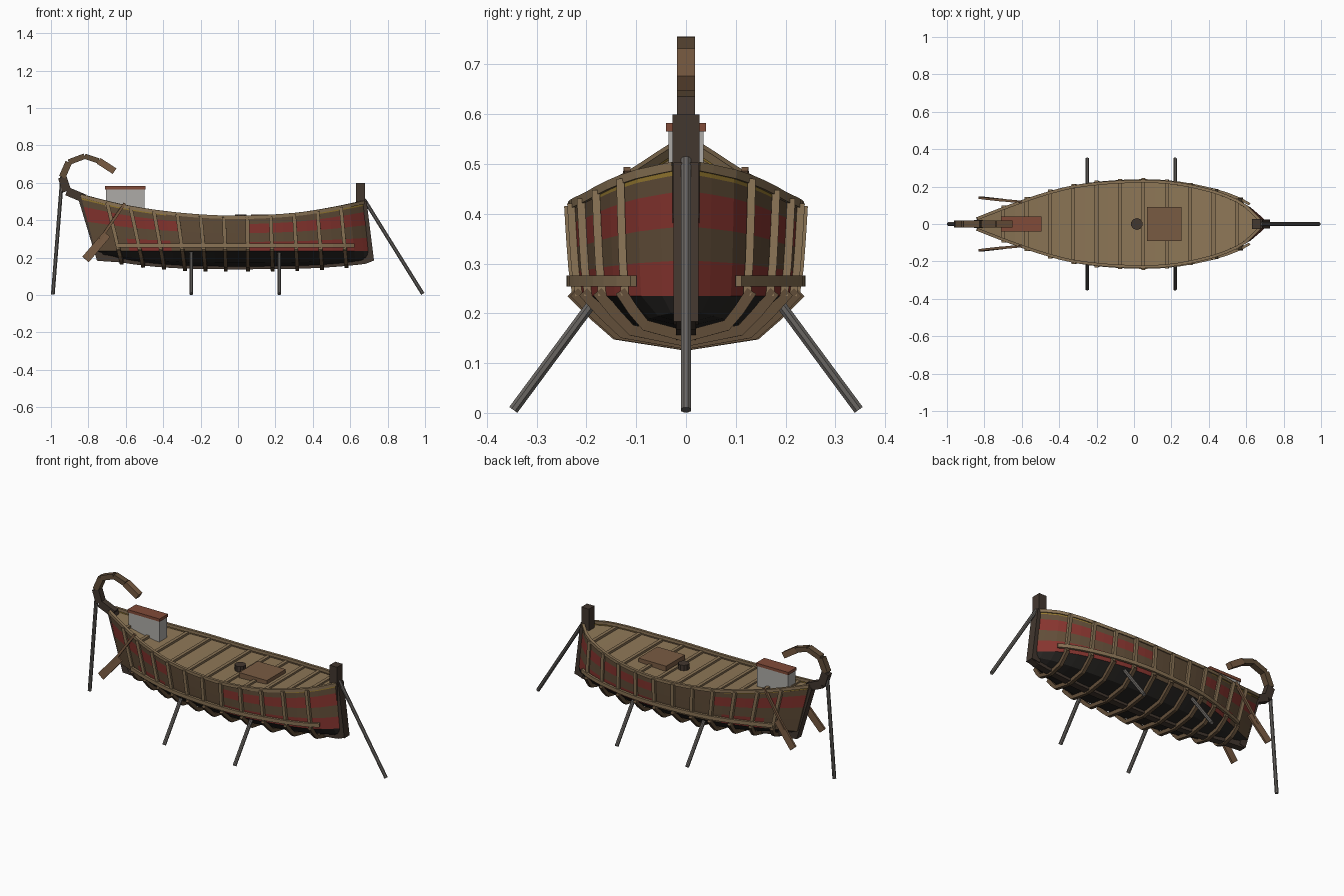
import bpy, bmesh, math
from mathutils import Vector

if "Cube" in bpy.data.objects:
    bpy.data.objects.remove(bpy.data.objects["Cube"])

def material(name, r, g, b):
    m = bpy.data.materials.new(name)
    m.diffuse_color = (r, g, b, 1)
    m.use_nodes = True
    m.node_tree.nodes["Principled BSDF"].inputs["Base Color"].default_value = m.diffuse_color
    return m

WOOD = material("light_wood", .25, .17, .09)
DECK = material("deck_wood", .27, .185, .095)
BROWN = material("brown_wood", .12, .075, .04)
DARK = material("dark_wood", .055, .038, .028)
TAR = material("tar", .02, .018, .016)
RED = material("red_paint", .24, .035, .028)
YELLOW = material("yellow_paint", .30, .19, .03)
METAL = material("strut_grey", .14, .13, .12)
WHITE = material("cabin_grey", .42, .41, .39)
ROOF = material("roof_red", .22, .07, .04)
HATCH = material("hatch_wood", .19, .105, .055)

def curve(pts):
    """Smooth interpolation through (x, value) points."""
    n = len(pts)
    slope = []
    for i in range(n):
        a, b = pts[max(i - 1, 0)], pts[min(i + 1, n - 1)]
        slope.append((b[1] - a[1]) / (b[0] - a[0]))
    def f(x):
        i = 0
        while i < n - 2 and x > pts[i + 1][0]:
            i += 1
        (x0, y0), (x1, y1) = pts[i], pts[i + 1]
        h = x1 - x0
        t = (x - x0) / h
        return ((2*t**3 - 3*t*t + 1) * y0 + (t**3 - 2*t*t + t) * h * slope[i]
                + (3*t*t - 2*t**3) * y1 + (t**3 - t*t) * h * slope[i + 1])
    return f

breadth = curve([(-.84, .03), (-.7, .085), (-.5, .155), (-.3, .205), (0, .23),
                 (.2, .222), (.4, .182), (.52, .14), (.6, .095), (.67, .025)])
sheer = curve([(-.84, .53), (-.6, .472), (-.3, .43), (0, .415), (.3, .43), (.5, .46), (.67, .495)])

def hull_point(x, v, side=1, off=0.0):
    """v: 1 sheer, 0 chine, -0.5 bilge, -1 keel."""
    s, b = sheer(x), breadth(x) + off
    keel = .15 + .045 * (abs(x) / .75) ** 3
    if v >= 0:
        y, z = b * (.93 + .07 * v ** .6), .235 + v * (s - .235)
    elif v >= -.5:
        k = -v * 2
        y, z = b * (.93 - .35 * k), .235 + k * (keel + .022 - .235) - off * k
    else:
        k = (-v - .5) * 2
        y, z = b * .58 * (1 - k), keel + .022 * (1 - k) - off
    drop = (s - z) / (s - .18)
    return Vector((x * (1 + (-.11 if x < 0 else .05) * drop), side * y, z))

def mesh_object(name, verts, faces, mats, indices=None):
    me = bpy.data.meshes.new(name)
    me.from_pydata(verts, [], faces)
    for m in mats:
        me.materials.append(m)
    if indices:
        me.polygons.foreach_set("material_index", indices)
    bm = bmesh.new()
    bm.from_mesh(me)
    bmesh.ops.remove_doubles(bm, verts=bm.verts, dist=1e-5)
    bmesh.ops.recalc_face_normals(bm, faces=bm.faces)
    bm.to_mesh(me)
    bm.free()
    ob = bpy.data.objects.new(name, me)
    bpy.context.collection.objects.link(ob)
    return ob

def sweep(name, pts, w, h, mat, ref=(0, 0, 1), sides=4):
    """Bar along a path: w is the size along ref, h across it."""
    pts = [Vector(p) for p in pts]
    verts, faces = [], []
    for i, p in enumerate(pts):
        t = (pts[min(i + 1, len(pts) - 1)] - pts[max(i - 1, 0)]).normalized()
        a = Vector(ref)
        a = (a - t * a.dot(t)).normalized()
        b = t.cross(a)
        for k in range(sides):
            ang = 2 * math.pi * (k + .5) / sides
            r = .5 / math.cos(math.pi / sides)
            verts.append(p + a * (w * r * math.cos(ang)) + b * (h * r * math.sin(ang)))
    for i in range(len(pts) - 1):
        for k in range(sides):
            a, b = i * sides + k, i * sides + (k + 1) % sides
            faces.append((a, b, b + sides, a + sides))
    faces += [tuple(range(sides)), tuple(range(len(verts) - sides, len(verts)))]
    return mesh_object(name, verts, faces, [mat])

def box(name, x0, x1, hy, z0, z1, mat):
    z = (z0 + z1) / 2
    return sweep(name, [(x0, 0, z), (x1, 0, z)], z1 - z0, 2 * hy, mat)

# Hull shell with painted strakes in bays
ribs = [-.70 + .125 * i for i in range(11)] + [.645]
stations = [-.84, -.77]
for a, b in zip(ribs, ribs[1:]):
    stations += [a, (a + b) / 2]
stations += [.645, .67]
levels = [1, .93, .80, .53, .27, 0, -.5, -1]

def paint(x, row):
    ends = x < -.33 or x > .05
    if row >= 5:
        return 3
    if row == 0:
        return 2 if abs(x) > .4 else 0
    if row == 2:
        return 1 if ends else 0
    if row == 4:
        return 1 if (-.66 < x < -.4 or x > .05) else 0
    return 0

verts, faces, idx = [], [], []
for x in stations:
    verts += [hull_point(x, v) for v in levels] + [hull_point(x, v, -1) for v in levels]
n = len(levels)
for i in range(len(stations) - 1):
    for side in (0, n):
        for r in range(n - 1):
            a = i * 2 * n + side + r
            faces.append((a, a + 1, a + 1 + 2 * n, a + 2 * n))
            idx.append(paint((stations[i] + stations[i + 1]) / 2, r))
for e in (0, (len(stations) - 1) * 2 * n):
    for r in range(n - 1):
        faces.append((e + r, e + r + 1, e + n + r + 1, e + n + r))
        idx.append(0)
mesh_object("hull", verts, faces, [BROWN, RED, YELLOW, TAR], idx)

# Deck following the sheer, with cross beams
verts = [(x, s * breadth(x) * .98, sheer(x) - .018) for x in stations for s in (1, -1)]
mesh_object("deck", verts, [(2*i, 2*i + 1, 2*i + 3, 2*i + 2) for i in range(len(stations) - 1)], [DECK])
for x in ribs[:-1]:
    b, z = breadth(x) * .96, sheer(x) - .014
    sweep("deck_beam", [(x, -b, z), (x, b, z)], .016, .02, WOOD)

# Rails, wales, side frames and bottom floors, mirrored
for s in (1, -1):
    sweep("gunwale", [hull_point(x, 1, s, -.002) for x in stations], .018, .016, WOOD)
    wale = [x for x in stations if -.75 < x < .63]
    sweep("wale", [(p.x, p.y, .265) for p in (hull_point(x, .13, s, .014) for x in wale)], .022, .014, WOOD)
    for x in ribs[:-1]:
        sweep("side_frame", [hull_point(x, v, s, .006) for v in (0, .3, .65, 1)], .02, .016, WOOD, (1, 0, 0))
        sweep("bottom_frame", [hull_point(x, v, s, .014) for v in (.04, -.25, -.5, -1)], .02, .022, BROWN, (1, 0, 0))

# Keel, stem and stern posts
keel = [hull_point(x, -1) for x in stations]
sweep("keel", [(-.75, 0, .2)] + [(p.x, 0, p.z + .005) for p in keel if abs(p.x) < .68] + [(.72, 0, .2)],
      .035, .04, DARK)
sweep("stem_post", [(.655, 0, .34), (.655, 0, .6)], .05, .054, DARK, (1, 0, 0))
sweep("stem_board", [(.70, 0, .18), (.66, 0, .5)], .055, .05, DARK, (1, 0, 0))
sweep("stern_post", [(-.735, 0, .19), (-.835, 0, .52)], .04, .045, DARK, (1, 0, 0))

# Curled stern ornament from straight segments
curl = [(-.82, .515), (-.915, .555), (-.94, .63), (-.905, .71), (-.82, .742), (-.745, .717), (-.66, .662)]
for i, (a, b) in enumerate(zip(curl, curl[1:])):
    w = [.046, .046, .036, .03, .028, .036][i]
    sweep("stern_curl", [(a[0], 0, a[1]), (b[0], 0, b[1])], w, .036,
          DARK if i < 2 else (HATCH if i == 5 else BROWN), (.7, 0, -1))

# Steering oars
for s in (1, -1):
    sweep("oar_shaft", [(-.605, s * .118, .49), (-.75, s * .132, .28)], .014, .014, HATCH)
    sweep("oar_blade", [(-.70, s * .127, .325), (-.815, s * .14, .19)], .045, .012, HATCH, (1, 0, -1))

# Deck fittings
box("cabin", -.705, -.5, .035, .44, .567, WHITE)
box("cabin_roof", -.71, -.495, .04, .565, .582, ROOF)
box("hatch_cover", .07, .255, .09, .395, .43, HATCH)
sweep("mast_stub", [(.015, 0, .38), (.015, 0, .43)], .06, .06, DARK, (1, 0, 0), 10)

# Support struts
sweep("stern_strut", [(-.94, 0, .635), (-.99, 0, .003)], .02, .02, METAL, (1, 0, 0), 8)
sweep("bow_strut", [(.675, 0, .51), (.988, 0, .006)], .02, .02, METAL, (1, 0, 0), 8)
for x in (-.25, .22):
    for s in (1, -1):
        sweep("side_strut", [(x, s * .185, .225), (x, s * .347, .006)], .02, .02, METAL, (1, 0, 0), 8)
